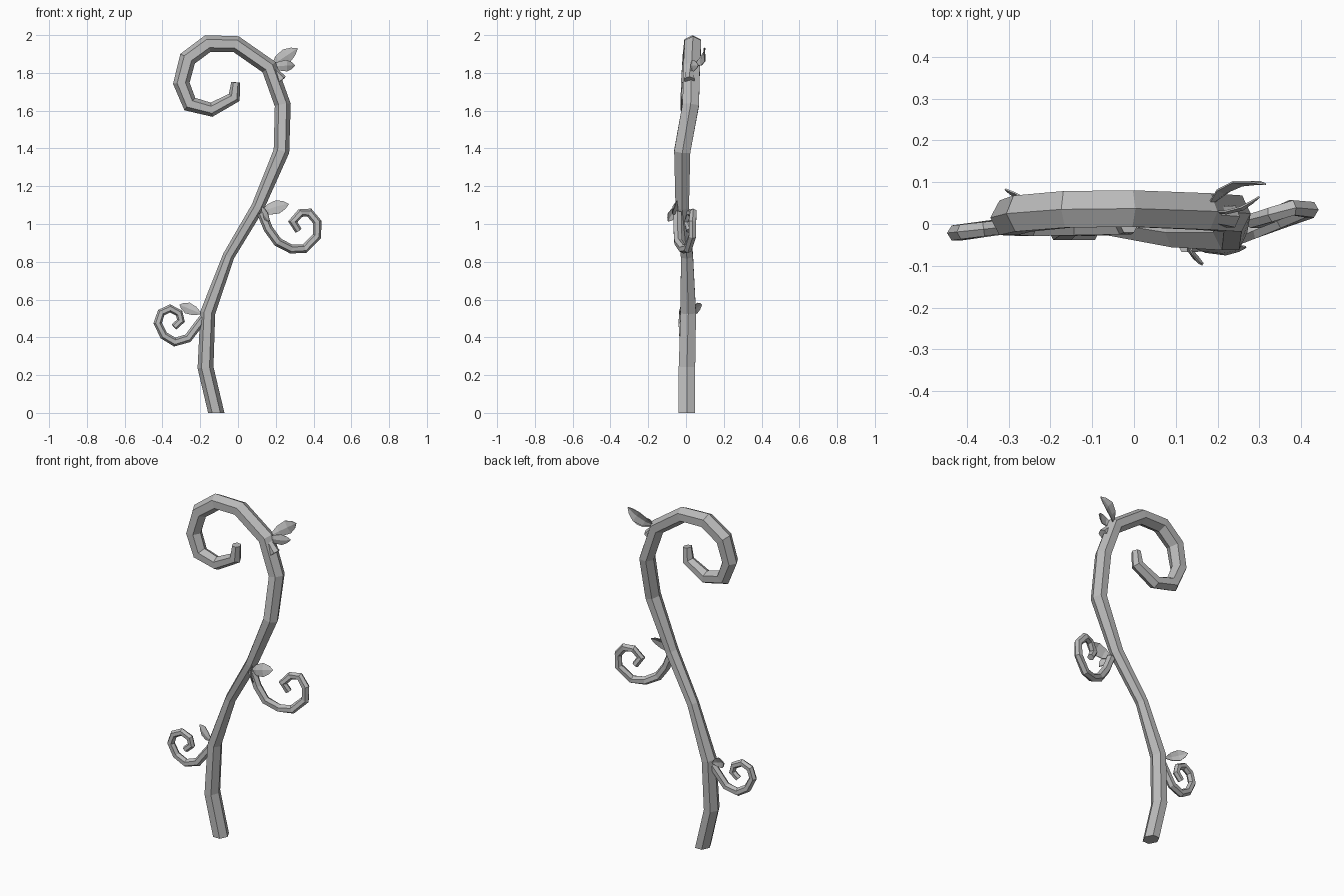
import bpy, bmesh, math
from mathutils import Vector

old = bpy.data.objects.get("Cube")
if old:
    bpy.data.objects.remove(old, do_unlink=True)

mat = bpy.data.materials.new("plain_grey")
mat.use_nodes = True
GREY = (0.5, 0.5, 0.5, 1)
mat.diffuse_color = GREY
mat.node_tree.nodes["Principled BSDF"].inputs["Base Color"].default_value = GREY


def finish(name, bm):
    bmesh.ops.recalc_face_normals(bm, faces=bm.faces)
    mesh = bpy.data.meshes.new(name)
    bm.to_mesh(mesh)
    bm.free()
    mesh.materials.append(mat)
    obj = bpy.data.objects.new(name, mesh)
    bpy.context.collection.objects.link(obj)
    return obj


def vine(name, points, radius, depth, flat_base=False, sides=6):
    """Tapered six-sided tube with mitred bends; radius and depth take t in 0..1."""
    pts = [Vector(p) for p in points]
    bm = bmesh.new()
    rings = []
    last = len(pts) - 1
    for i, p in enumerate(pts):
        a = (p - pts[max(i - 1, 0)]).normalized()
        b = (pts[min(i + 1, last)] - p).normalized()
        tangent = (a + b).normalized()
        if i == 0 and flat_base:
            tangent = Vector((0, 0, 1))
        normal = Vector((-tangent.z, 0, tangent.x)).normalized()
        across = tangent.cross(normal)
        mitre = 1 / max(0.7, abs(tangent.dot(b if i < last else a)))
        t = i / last
        ring = []
        for k in range(sides):
            ang = math.tau * k / sides
            ring.append(bm.verts.new(p + normal * math.cos(ang) * radius(t) * mitre
                                     + across * math.sin(ang) * depth(t)))
        rings.append(ring)
    for r, s in zip(rings, rings[1:]):
        for k in range(sides):
            j = (k + 1) % sides
            bm.faces.new((r[k], r[j], s[j], s[k]))
    bm.faces.new(rings[0])
    bm.faces.new(rings[-1])
    return finish(name, bm)


def leaf(name, base, tip, width, facing, bow):
    """Pointed blade, creased on its midrib and bowed along its length."""
    base, tip, facing = Vector(base), Vector(tip), Vector(facing)
    axis = tip - base
    side = axis.cross(facing).normalized()
    facing = side.cross(axis).normalized()
    bm = bmesh.new()
    rows = []
    for t, w in ((0, 0.12), (0.3, 0.8), (0.62, 1), (0.85, 0.6), (1, 0.04)):
        mid = base + axis * t + facing * bow * math.sin(math.pi * t)
        half = side * width * w / 2
        lift = facing * width * w * 0.12
        rows.append([bm.verts.new(v) for v in (mid - half - lift, mid, mid + half - lift)])
    for r, s in zip(rows, rows[1:]):
        for k in range(2):
            bm.faces.new((r[k], r[k + 1], s[k + 1], s[k]))
    obj = finish(name, bm)
    solid = obj.modifiers.new("thickness", "SOLIDIFY")
    solid.thickness = 0.004
    solid.offset = 0


# Main stem, rising in an S and curling over at the top
stem = [(-.115, .005, 0), (-.172, .005, .24), (-.16, .012, .53), (-.05, .005, .83),
        (.105, -.02, 1.09), (.23, -.02, 1.385), (.237, .025, 1.63), (.165, .03, 1.83),
        (-.01, .037, 1.952), (-.16, .035, 1.955), (-.267, .025, 1.875),
        (-.3, .015, 1.745), (-.255, .01, 1.635), (-.14, .008, 1.605),
        (-.02, .005, 1.67), (-.012, .003, 1.75)]


def stem_radius(t):
    thin = 0.012 * math.exp(-((t - 0.22) / 0.07) ** 2)
    return 0.042 - thin if t < 0.6 else 0.044 - 0.02 * ((t - 0.6) / 0.4) ** 2


def stem_depth(t):
    return stem_radius(t) * (1.2 if t < 0.6 else 1.15)


vine("main_stem", stem, stem_radius, stem_depth, flat_base=True)

# Side tendrils spiralling away from the stem
taper = lambda t: 0.025 - 0.006 * t
right_curl = [(.125, 1.06), (.16, .975), (.21, .905), (.28, .868), (.35, .868),
              (.418, .935), (.42, 1.01), (.378, 1.06), (.33, 1.058), (.29, 1.012), (.32, .965)]
vine("left_tendril",
     [(x, -.045 + .36 * max(x - .2, 0) + (.02 if i > 6 else 0), z)
      for i, (x, z) in enumerate(right_curl)], taper, taper)

left_curl = [(-.185, .5), (-.265, .395), (-.335, .375), (-.393, .41), (-.425, .475),
             (-.407, .53), (-.36, .553), (-.312, .528), (-.302, .488), (-.338, .455)]
vine("right_tendril", [(x, .01 + .14 * (x + .2), z) for x, z in left_curl],
     lambda t: 0.023 - 0.005 * t, lambda t: 0.023 - 0.005 * t)

# Cut twig stub
vine("twig_stub", [(.175, .022, 1.83), (.208, .02, 1.79), (.232, .018, 1.762)],
     lambda t: 0.02 + 0.008 * t, lambda t: 0.022 + 0.008 * t)

# Leaves at the joints
front = (0, -1, 0)
leaf("upper_leaf", (.18, .045, 1.84), (.315, .095, 1.93), .075, front, -.018)
leaf("upper_small_leaf", (.18, .03, 1.835), (.3, .065, 1.84), .06, front, .02)
leaf("middle_leaf", (.12, -.045, 1.06), (.268, -.055, 1.105), .075, (0, -.9, .35), .02)
leaf("middle_small_leaf", (.125, -.045, 1.09), (.165, -.095, 1.015), .05, (-.7, -.5, -.1), .01)
leaf("lower_leaf", (-.195, .03, .525), (-.308, .083, .572), .06, front, .012)
